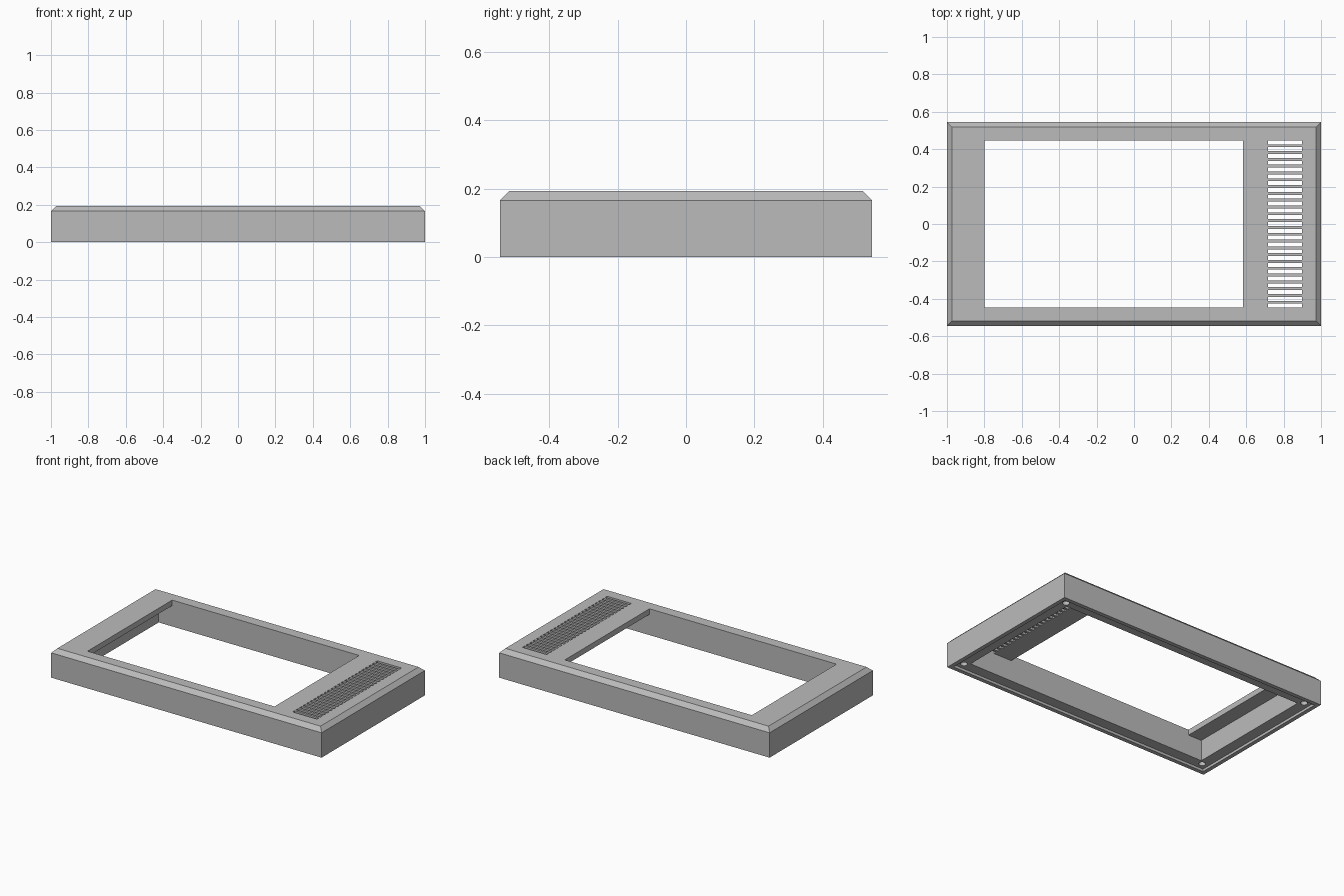
import bpy
import bmesh

old = bpy.data.objects.get("Cube")
if old:
    bpy.data.objects.remove(old, do_unlink=True)

HALF_X, HALF_Y, TOP = 1.0, 0.545, 0.193
CHAMFER = 0.027
RIM, RECESS = 0.027, 0.017
CAVITY_X, CAVITY_Y, PLATE_Z = 0.9, 0.447, 0.156
SLOTS, SLOT_H = 25, 0.021

grey = bpy.data.materials.new("plain grey")
grey.use_nodes = True
colour = (0.5, 0.5, 0.5, 1)
grey.diffuse_color = colour
grey.node_tree.nodes["Principled BSDF"].inputs["Base Color"].default_value = colour


def add_box(bm, x0, x1, y0, y1, z0, z1):
    verts = bmesh.ops.create_cube(bm, size=1)["verts"]
    for v in verts:
        v.co.x = x1 if v.co.x > 0 else x0
        v.co.y = y1 if v.co.y > 0 else y0
        v.co.z = z1 if v.co.z > 0 else z0


def make_object(name, bm):
    mesh = bpy.data.meshes.new(name)
    bm.to_mesh(mesh)
    bm.free()
    mesh.materials.append(grey)
    ob = bpy.data.objects.new(name, mesh)
    bpy.context.collection.objects.link(ob)
    return ob


def cut(body, name, bm):
    cutter = make_object(name, bm)
    cutter.hide_render = True
    bpy.context.view_layer.objects.active = body
    mod = body.modifiers.new(name, "BOOLEAN")
    mod.operation = "DIFFERENCE"
    mod.solver = "EXACT"
    mod.object = cutter
    bpy.ops.object.modifier_apply(modifier=mod.name)
    bpy.data.objects.remove(cutter, do_unlink=True)


# Outer shell with a chamfer around the top
bm = bmesh.new()
add_box(bm, -HALF_X, HALF_X, -HALF_Y, HALF_Y, 0, TOP)
rim_edges = [e for e in bm.edges if all(v.co.z > TOP / 2 for v in e.verts)]
bmesh.ops.bevel(bm, geom=rim_edges, offset=CHAMFER, segments=1, affect="EDGES")
bezel = make_object("bezel_frame", bm)

# Shallow recess inside the bottom rim
bm = bmesh.new()
add_box(bm, RIM - HALF_X, HALF_X - RIM, RIM - HALF_Y, HALF_Y - RIM, -0.1, RECESS)
cut(bezel, "recess_cutter", bm)

# Cavity below the top plate
bm = bmesh.new()
add_box(bm, -CAVITY_X, CAVITY_X, -CAVITY_Y, CAVITY_Y, -0.1, PLATE_Z)
cut(bezel, "cavity_cutter", bm)

# Display window
bm = bmesh.new()
add_box(bm, -0.8, 0.583, -CAVITY_Y, CAVITY_Y, 0.1, 0.3)
cut(bezel, "window_cutter", bm)

# Row of vent slots
bm = bmesh.new()
pitch = (2 * CAVITY_Y - SLOT_H) / (SLOTS - 1)
for i in range(SLOTS):
    y = -CAVITY_Y + i * pitch
    add_box(bm, 0.717, 0.897, y, y + SLOT_H, 0.1, 0.3)
cut(bezel, "vent_cutter", bm)

# Blind screw holes in the four corners
bm = bmesh.new()
for sx in (-1, 1):
    for sy in (-1, 1):
        made = bmesh.ops.create_cone(bm, cap_ends=True, segments=24,
                                     radius1=0.021, radius2=0.021, depth=0.2)
        bmesh.ops.translate(bm, verts=made["verts"],
                            vec=(sx * (HALF_X - 0.071), sy * (HALF_Y - 0.071), 0.03))
cut(bezel, "screw_hole_cutter", bm)
